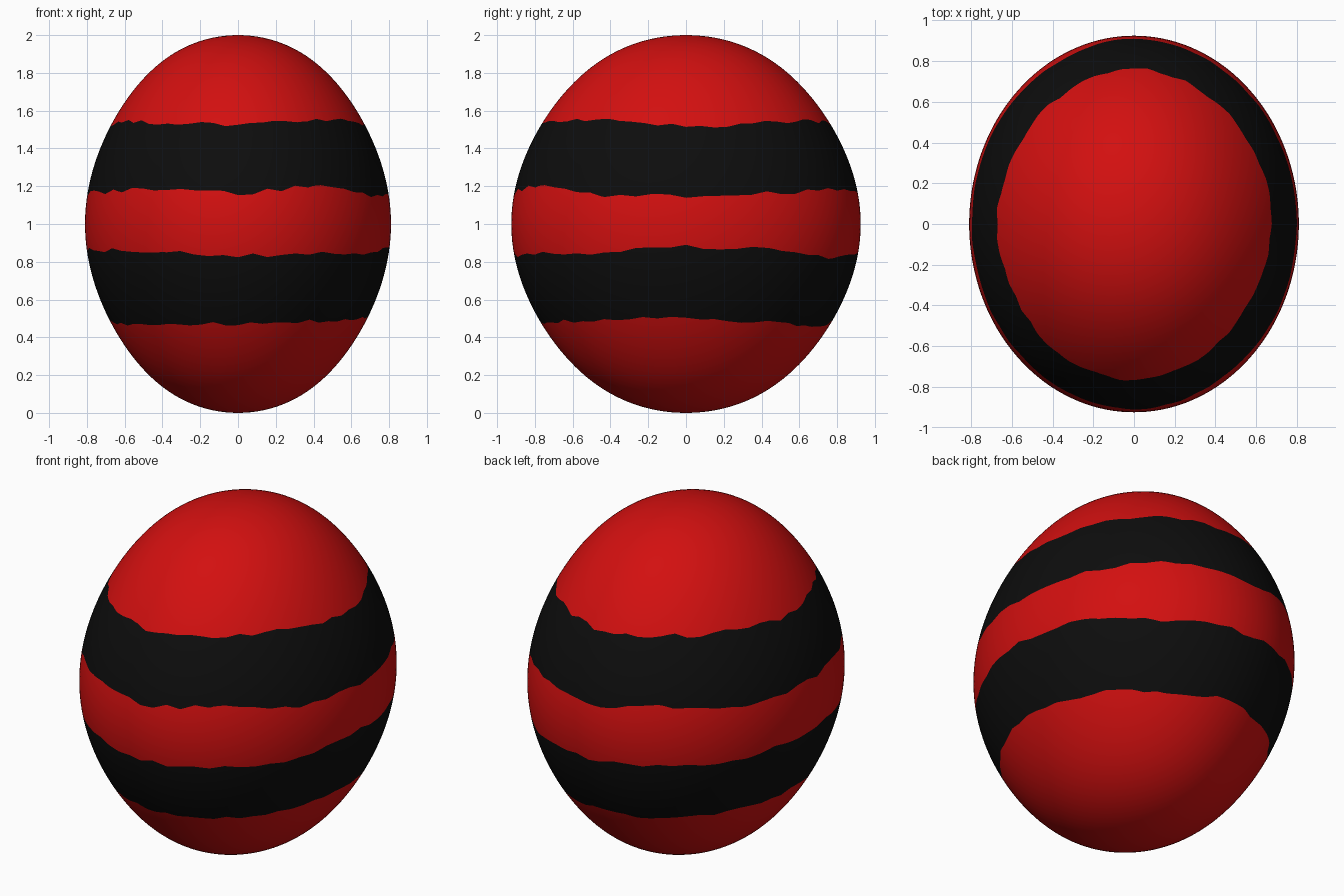
import bpy, bmesh, math, random

random.seed(4)
cube = bpy.data.objects.get("Cube")
if cube:
    bpy.data.objects.remove(cube, do_unlink=True)

SEGMENTS = 256
HALF_X, HALF_Y = 0.81, 0.925


def make_material(name, colour):
    mat = bpy.data.materials.new(name)
    mat.use_nodes = True
    mat.diffuse_color = colour
    mat.node_tree.nodes["Principled BSDF"].inputs["Base Color"].default_value = colour
    return mat


def surface_point(height, angle):
    """Point on the egg, slightly slimmer than an ellipsoid at the shoulders."""
    t = max(-1.0, min(1.0, height - 1.0))
    r = math.sqrt(1 - t * t) * (1 - 0.13 * t * t * (1 - t * t))
    return (HALF_X * r * math.cos(angle), HALF_Y * r * math.sin(angle), height)


def cyclic(values, u):
    """Linear interpolation around a closed list, u in 0..1."""
    f = u * len(values)
    i = int(f)
    a, b = values[i % len(values)], values[(i + 1) % len(values)]
    return a + (b - a) * (f - i)


def ragged_edge(heights):
    """Stripe edge: broad waves plus small irregular teeth."""
    teeth = [random.uniform(-0.012, 0.012) for _ in range(SEGMENTS // 4)]
    return [cyclic(heights, s / SEGMENTS) + cyclic(teeth, s / SEGMENTS)
            for s in range(SEGMENTS)]


# Stripe edge heights every 30 degrees, counter-clockwise from +x
edges = [ragged_edge(h) for h in (
    (.51, .48, .46, .48, .48, .495, .49, .46, .47, .475, .48, .495),
    (.88, .87, .82, .84, .85, .85, .87, .86, .86, .83, .84, .85),
    (1.15, 1.165, 1.18, 1.16, 1.20, 1.15, 1.16, 1.17, 1.19, 1.16, 1.205, 1.15),
    (1.515, 1.535, 1.55, 1.53, 1.55, 1.545, 1.52, 1.545, 1.53, 1.53, 1.55, 1.545),
)]
limits = [[0.0] * SEGMENTS] + edges + [[2.0] * SEGMENTS]
rows_per_zone = (24, 10, 8, 10, 24)

# Egg body: rings follow the stripe edges so the colours split along them
bm = bmesh.new()
bottom = bm.verts.new((0, 0, 0))
top = bm.verts.new((0, 0, 2))
rings, ring_zone = [], []
for zone, rows in enumerate(rows_per_zone):
    for row in range(rows):
        if zone == 0 and row == 0:
            continue
        ring = []
        for s in range(SEGMENTS):
            lo = math.acos(1 - limits[zone][s])
            hi = math.acos(1 - limits[zone + 1][s])
            height = 1 - math.cos(lo + (hi - lo) * row / rows)
            ring.append(bm.verts.new(surface_point(height, math.tau * s / SEGMENTS)))
        rings.append(ring)
        ring_zone.append(zone)

for s in range(SEGMENTS):
    n = (s + 1) % SEGMENTS
    bm.faces.new((bottom, rings[0][n], rings[0][s]))
    bm.faces.new((top, rings[-1][s], rings[-1][n]))
    for low, high, zone in zip(rings, rings[1:], ring_zone):
        face = bm.faces.new((low[s], low[n], high[n], high[s]))
        face.material_index = zone % 2      # odd zones are the dark stripes

for face in bm.faces:
    face.smooth = True
mesh = bpy.data.meshes.new("striped_egg")
bm.to_mesh(mesh)
bm.free()
mesh.materials.append(make_material("red", (0.65, 0.005, 0.005, 1)))
mesh.materials.append(make_material("black", (0.004, 0.004, 0.004, 1)))
egg = bpy.data.objects.new("striped_egg", mesh)
bpy.context.collection.objects.link(egg)
